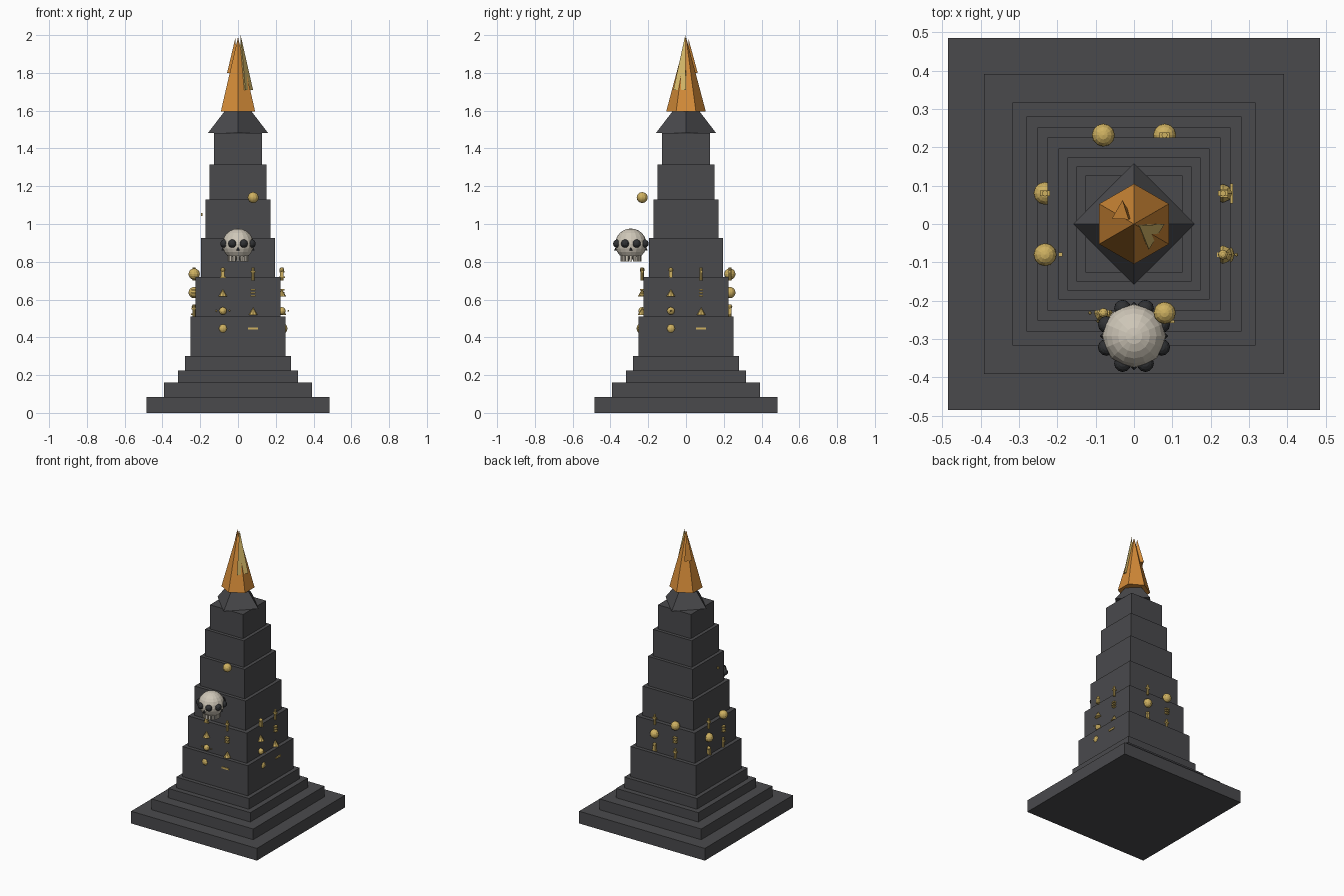
import bpy, bmesh, math
from mathutils import Vector, Matrix

if "Cube" in bpy.data.objects:
    bpy.data.objects.remove(bpy.data.objects["Cube"])


def material(name, r, g, b):
    m = bpy.data.materials.new(name)
    m.use_nodes = True
    m.diffuse_color = (r, g, b, 1)
    bsdf = next(n for n in m.node_tree.nodes if n.type == "BSDF_PRINCIPLED")
    bsdf.inputs["Base Color"].default_value = (r, g, b, 1)
    return m


STONE = material("dark stone", 0.068, 0.068, 0.073)
GOLD = material("gold", 0.62, 0.44, 0.12)
ORANGE = material("flame orange", 0.66, 0.26, 0.04)
YELLOW = material("flame yellow", 0.72, 0.52, 0.15)
BONE = material("bone", 0.62, 0.57, 0.48)
SOCKET = material("socket black", 0.03, 0.032, 0.035)


def finish(bm, name, mat):
    mesh = bpy.data.meshes.new(name)
    bm.to_mesh(mesh)
    bm.free()
    mesh.materials.append(mat)
    ob = bpy.data.objects.new(name, mesh)
    bpy.context.scene.collection.objects.link(ob)
    return ob


def add_box(bm, centre, size, angle=0):
    m = Matrix.Translation(centre) @ Matrix.Rotation(angle, 4, "Z") @ Matrix.Diagonal((*size, 1))
    bmesh.ops.create_cube(bm, size=1, matrix=m)


def add_ball(bm, centre, radius, segments=12, rings=8):
    bmesh.ops.create_uvsphere(bm, u_segments=segments, v_segments=rings, radius=radius,
                              matrix=Matrix.Translation(centre))


def add_cone(bm, centre, radius, height, sides=8, top=0):
    bmesh.ops.create_cone(bm, cap_ends=True, segments=sides, radius1=radius, radius2=top,
                          depth=height, matrix=Matrix.Translation(centre))


def spike(name, base, tip, radius, sides, angle, mat):
    """Flat-sided flame with a tip that may lean away from its base."""
    bm = bmesh.new()
    ring = []
    for i in range(sides):
        a = angle + math.tau * i / sides
        ring.append(bm.verts.new(Vector(base) + radius * Vector((math.cos(a), math.sin(a), 0))))
    point = bm.verts.new(tip)
    bm.faces.new(ring[::-1])
    for i in range(sides):
        bm.faces.new((ring[i], ring[(i + 1) % sides], point))
    return finish(bm, name, mat)


# Stepped tower: half width and top height of each tier
tiers = [(0.485, 0.085), (0.392, 0.16), (0.317, 0.225), (0.28, 0.30), (0.252, 0.51),
         (0.226, 0.72), (0.197, 0.925), (0.173, 1.13), (0.15, 1.315), (0.127, 1.483)]
floor = 0
for i, (half, top) in enumerate(tiers):
    bm = bmesh.new()
    add_box(bm, (0, 0, (floor + top) / 2), (2 * half, 2 * half, top - floor))
    finish(bm, f"tower_tier_{i + 1}", STONE)
    floor = top

# Capstone turned an eighth against the tiers, and the flames above it
spike("capstone", (0, 0, 1.483), (0, 0, 1.69), 0.158, 4, 0, STONE)
spike("main_flame", (0, 0, 1.595), (0, 0, 1.99), 0.105, 6, math.pi / 2, ORANGE)
spike("yellow_flame", (0.04, -0.022, 1.71), (0.014, -0.004, 2.0), 0.045, 3, 0.5, YELLOW)
spike("small_flame", (-0.03, 0.03, 1.80), (-0.014, 0.012, 1.985), 0.032, 3, math.pi / 2, ORANGE)

# Skull with rings of sockets, nostrils and teeth
centre = Vector((0, -0.292, 0.893))
bm = bmesh.new()
add_ball(bm, centre, 0.083, 16, 12)
for i in range(16):
    a = math.tau * i / 16
    add_box(bm, centre + Vector((0.05 * math.cos(a), 0.05 * math.sin(a), -0.075)),
            (0.012, 0.013, 0.032), a)
finish(bm, "skull", BONE)
bm = bmesh.new()
for i in range(8):
    a = math.tau * (i + 0.5) / 8
    add_ball(bm, centre + Vector((0.078 * math.cos(a), 0.078 * math.sin(a), 0.003)), 0.022)
finish(bm, "eye_sockets", SOCKET)
bm = bmesh.new()
for i in range(4):
    a = math.tau * i / 4
    add_cone(bm, centre + Vector((0.08 * math.cos(a), 0.08 * math.sin(a), -0.024)),
             0.009, 0.02, 4)
finish(bm, "nostrils", SOCKET)


# Gold relief signs, stacked in two columns on every side
def orb(bm, p):
    add_ball(bm, p, 0.03)


def seed(bm, p):
    add_ball(bm, p, 0.02)
    for s in (-1, 1):
        add_ball(bm, p + Vector((s * 0.035, 0, 0)), 0.005, 6, 4)


def mound(bm, p):
    add_cone(bm, p - Vector((0, 0, 0.002)), 0.024, 0.04)


def figure(bm, p):
    add_ball(bm, p + Vector((0, 0, 0.022)), 0.013, 8, 6)
    add_box(bm, p, (0.018, 0.018, 0.03))
    add_box(bm, p - Vector((0, 0, 0.018)), (0.032, 0.012, 0.008))


def staff(bm, p):
    add_cone(bm, p, 0.008, 0.07, 8, 0.008)
    add_box(bm, p + Vector((0, 0, 0.012)), (0.026, 0.014, 0.01))


def bars(bm, p):
    for k in (-1, 0, 1):
        add_box(bm, p + Vector((0, 0, k * 0.016)), (0.026, 0.022, 0.008))


def stud(bm, p):
    add_box(bm, p, (0.052, 0.052, 0.012))


# Sign on each row from the top down; the two columns differ
rows = [0.735, 0.637, 0.54, 0.447]
front_columns = {-1: (figure, mound, seed, orb), 1: (staff, bars, mound, stud)}
back_columns = {-1: (orb, bars, staff), 1: (staff, orb, figure)}
sides = [("front", -1, False, front_columns), ("left", 1, True, front_columns),
         ("back", 1, False, back_columns), ("right", -1, True, back_columns)]
for side, sign, on_x, columns in sides:
    bm = bmesh.new()
    for column, shapes in columns.items():
        for z, shape in zip(rows, shapes):
            out, along = sign * 0.232, column * 0.08
            p = Vector((out, along, z) if on_x else (along, out, z))
            shape(bm, p)
    finish(bm, f"{side}_signs", GOLD)

# Single ornaments higher up
bm = bmesh.new()
add_ball(bm, (0.08, -0.232, 1.14), 0.029)
add_box(bm, (-0.192, -0.08, 1.05), (0.01, 0.01, 0.016))
finish(bm, "upper_ornaments", GOLD)
